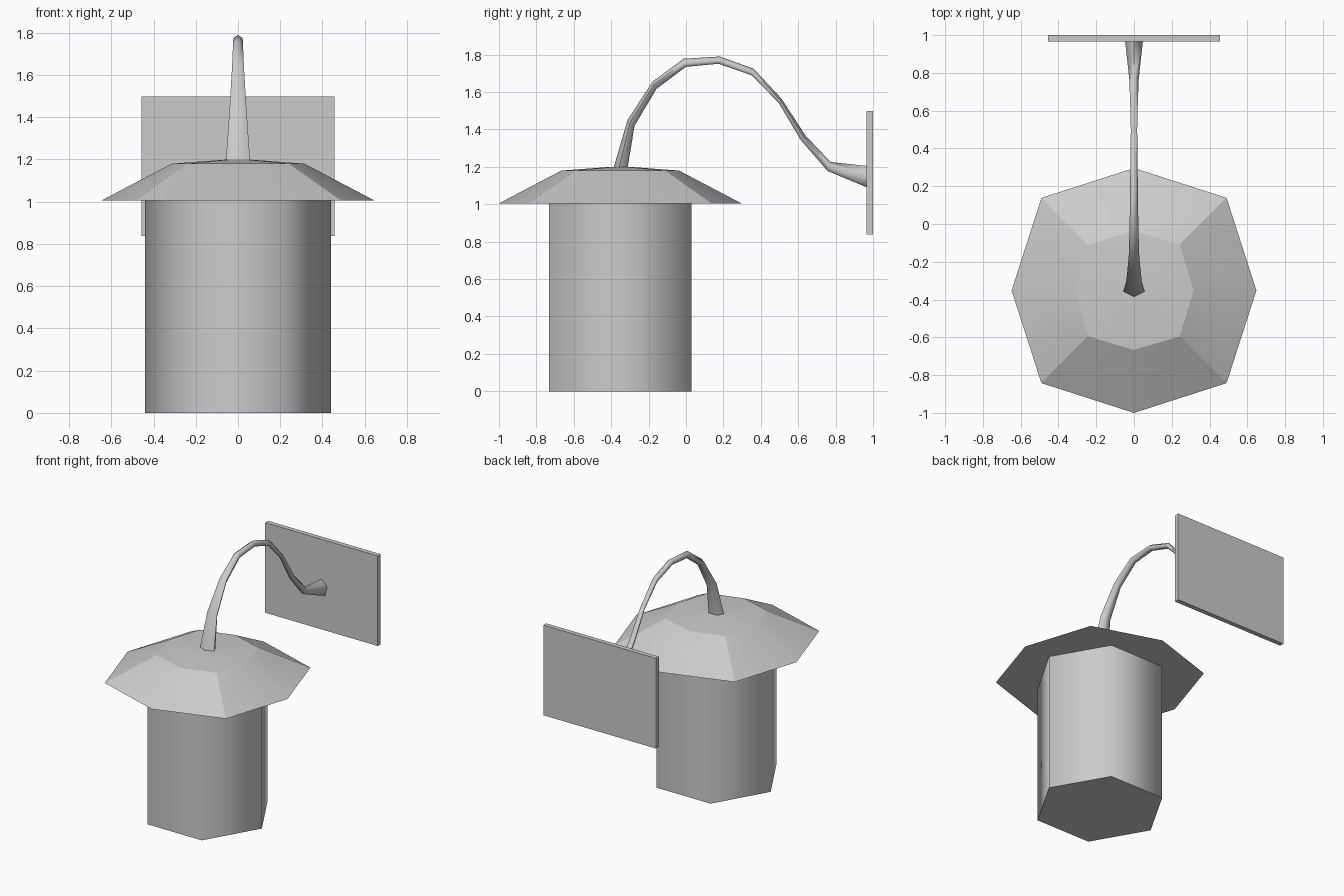
import bpy, math

if "Cube" in bpy.data.objects:
    bpy.data.objects.remove(bpy.data.objects["Cube"])

CY = -0.352  # lantern axis in y


def loft(name, rings, angle):
    """Skin equal-length rings of points, cap both ends, shade by angle."""
    n = len(rings[0])
    verts = [p for ring in rings for p in ring]
    faces = [tuple(range(n))[::-1],
             tuple(range((len(rings) - 1) * n, len(rings) * n))]
    for r in range(len(rings) - 1):
        for k in range(n):
            a, b = r * n + k, r * n + (k + 1) % n
            faces.append((a, b, b + n, a + n))
    mesh = bpy.data.meshes.new(name)
    mesh.from_pydata(verts, [], faces)
    obj = bpy.data.objects.new(name, mesh)
    bpy.context.collection.objects.link(obj)
    bpy.ops.object.select_all(action='DESELECT')
    obj.select_set(True)
    bpy.context.view_layer.objects.active = obj
    bpy.ops.object.mode_set(mode='EDIT')
    bpy.ops.mesh.select_all(action='SELECT')
    bpy.ops.mesh.normals_make_consistent(inside=False)
    bpy.ops.object.mode_set(mode='OBJECT')
    bpy.ops.object.shade_smooth_by_angle(angle=math.radians(angle))
    return obj


def ring(sides, radius, z, diag=1.0):
    """Polygon ring; odd corners are scaled by diag."""
    pts = []
    for k in range(sides):
        a = 2 * math.pi * k / sides
        r = radius * (diag if k % 2 else 1)
        pts.append((r * math.cos(a), CY + r * math.sin(a), z))
    return pts


# Hexagonal lantern body
loft("lantern_body", [ring(6, 0.44, 0), ring(6, 0.44, 1.01)], 65)

# Eight-sided roof with wider diagonal corners and a shallow crown
loft("roof", [ring(8, 0.648, 1.005, 1.07), ring(8, 0.315, 1.18, 1.09),
              ring(8, 0.05, 1.2)], 22)

# Wall plate
bpy.ops.mesh.primitive_cube_add(size=1, location=(0, 0.983, 1.168))
plate = bpy.context.object
plate.name = "wall_plate"
plate.scale = (0.912, 0.034, 0.66)

# Curved pentagonal arm: outer y, z, inner y, z, half width
stations = [
    (-0.387, 1.195, -0.312, 1.195, 0.057),
    (-0.313, 1.45, -0.275, 1.42, 0.04),
    (-0.18, 1.655, -0.158, 1.617, 0.028),
    (-0.013, 1.778, 0.0, 1.735, 0.023),
    (0.18, 1.79, 0.174, 1.751, 0.021),
    (0.361, 1.725, 0.35, 1.69, 0.018),
    (0.511, 1.564, 0.495, 1.543, 0.017),
    (0.64, 1.366, 0.613, 1.344, 0.02),
    (0.773, 1.226, 0.757, 1.178, 0.025),
    (0.968, 1.205, 0.968, 1.09, 0.047),
]
section = [(0, 0), (1, 0.38), (0.62, 1), (-0.62, 1), (-1, 0.38)]
loft("curved_arm", [[(w * u, oy + (iy - oy) * t, oz + (iz - oz) * t)
                     for u, t in section]
                    for oy, oz, iy, iz, w in stations], 75)
